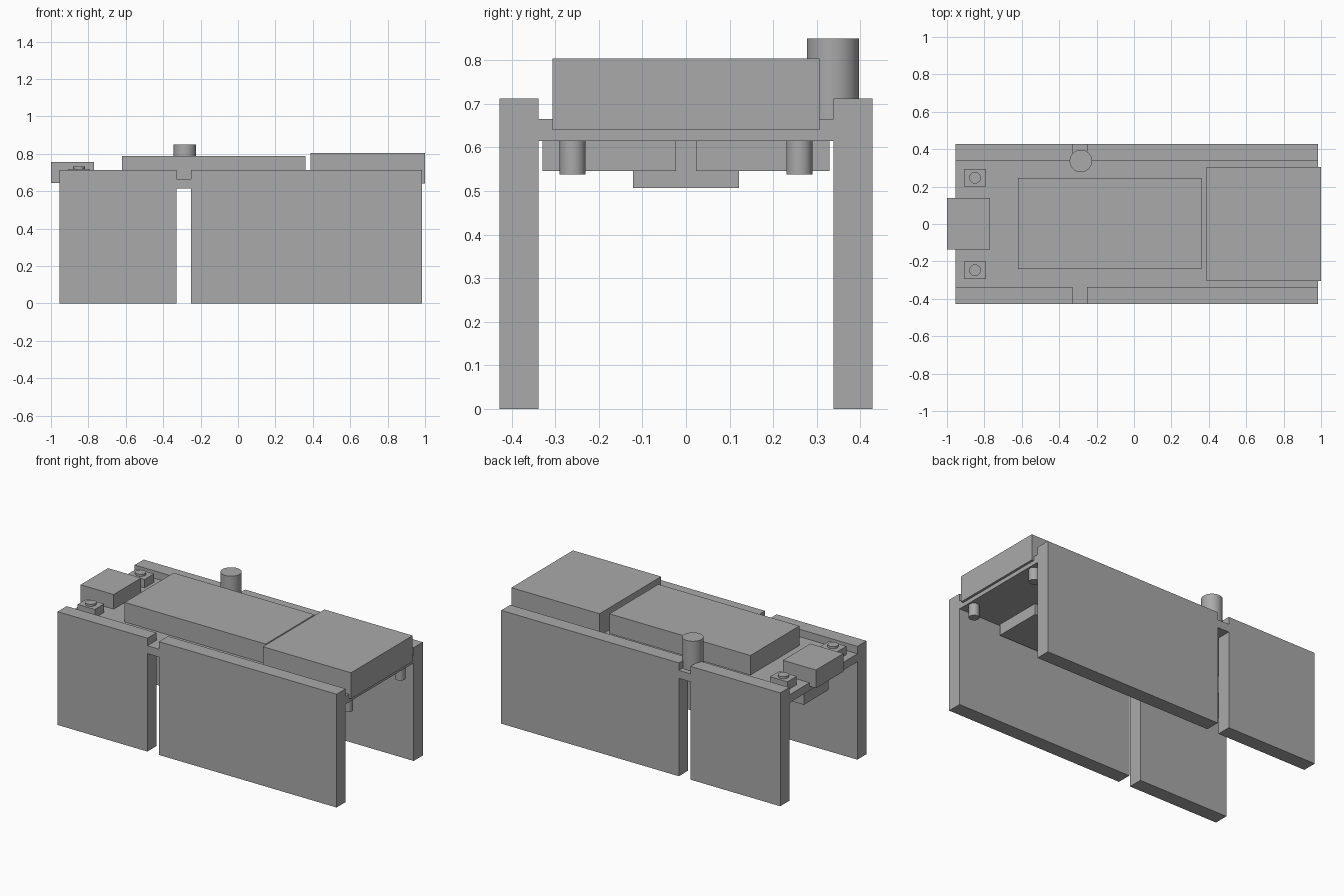
import bpy
import bmesh

if "Cube" in bpy.data.objects:
    bpy.data.objects.remove(bpy.data.objects["Cube"], do_unlink=True)

GREY = (0.4, 0.4, 0.4, 1.0)
grey = bpy.data.materials.new("plain_grey")
grey.use_nodes = True
grey.diffuse_color = GREY
grey.node_tree.nodes["Principled BSDF"].inputs["Base Color"].default_value = GREY


def finish(name, bm):
    bmesh.ops.recalc_face_normals(bm, faces=bm.faces)
    mesh = bpy.data.meshes.new(name)
    bm.to_mesh(mesh)
    bm.free()
    mesh.materials.append(grey)
    obj = bpy.data.objects.new(name, mesh)
    bpy.context.collection.objects.link(obj)
    return obj


def box(name, x, y, z):
    """Box from (low, high) ranges on each axis."""
    bm = bmesh.new()
    bmesh.ops.create_cube(bm, size=1)
    for v in bm.verts:
        v.co = [r[0] if c < 0 else r[1] for c, r in zip(v.co, (x, y, z))]
    return finish(name, bm)


def cylinder(name, x, y, z, radius):
    """Upright cylinder spanning the z range."""
    bpy.ops.mesh.primitive_cylinder_add(
        vertices=48, radius=radius, depth=z[1] - z[0],
        location=(x, y, (z[0] + z[1]) / 2))
    obj = bpy.context.object
    obj.name = name
    obj.data.materials.append(grey)
    bpy.ops.object.shade_smooth_by_angle()
    return obj


def extrude_along_y(name, outline, y0, y1):
    bm = bmesh.new()
    face = bm.faces.new([bm.verts.new((x, y0, z)) for x, z in outline])
    result = bmesh.ops.extrude_face_region(bm, geom=[face])
    for v in result["geom"]:
        if isinstance(v, bmesh.types.BMVert):
            v.co.y = y1
    return finish(name, bm)


LEFT, RIGHT = -0.955, 0.985
SLOT_L, SLOT_R = -0.33, -0.25
BOARD_LOW, BOARD_TOP, WALL_TOP = 0.615, 0.665, 0.712
INNER, OUTER = 0.338, 0.428

# Board between the side walls
box("board", (LEFT, RIGHT), (-INNER, INNER), (BOARD_LOW, BOARD_TOP))

# Side walls, slotted from below and notched from above
wall_outline = [
    (LEFT, 0), (SLOT_L, 0), (SLOT_L, BOARD_LOW), (SLOT_R, BOARD_LOW),
    (SLOT_R, 0), (RIGHT, 0), (RIGHT, WALL_TOP), (SLOT_R, WALL_TOP),
    (SLOT_R, BOARD_TOP), (SLOT_L, BOARD_TOP), (SLOT_L, WALL_TOP),
    (LEFT, WALL_TOP),
]
for side, s in (("front", -1), ("back", 1)):
    extrude_along_y(side + "_wall", wall_outline, s * INNER, s * OUTER)

    # Push buttons beside the port
    box(side + "_button_base", (-0.91, -0.79), sorted((s * 0.2, s * 0.293)),
        (BOARD_TOP, 0.718))
    cylinder(side + "_button_cap", -0.85, s * 0.247, (0.715, 0.731), 0.031)

    # Parts hanging under the board
    box(side + "_lower_block", (0.1, 0.7), sorted((s * 0.023, s * 0.329)),
        (0.546, BOARD_LOW))
    cylinder(side + "_pin", 0.945, s * 0.26, (0.538, BOARD_LOW), 0.03)

# Blocks on top of the board
box("port", (-1.0, -0.77), (-0.135, 0.138), (0.643, 0.757))
box("middle_block", (-0.62, 0.36), (-0.24, 0.246), (BOARD_TOP, 0.788))
box("end_block", (0.387, 1.0), (-0.306, 0.306), (0.64, 0.804))
cylinder("post", -0.284, 0.337, (BOARD_TOP, 0.85), 0.06)

# Connector below the port
box("lower_connector", (-0.905, -0.6), (-0.122, 0.122), (0.507, BOARD_LOW))
